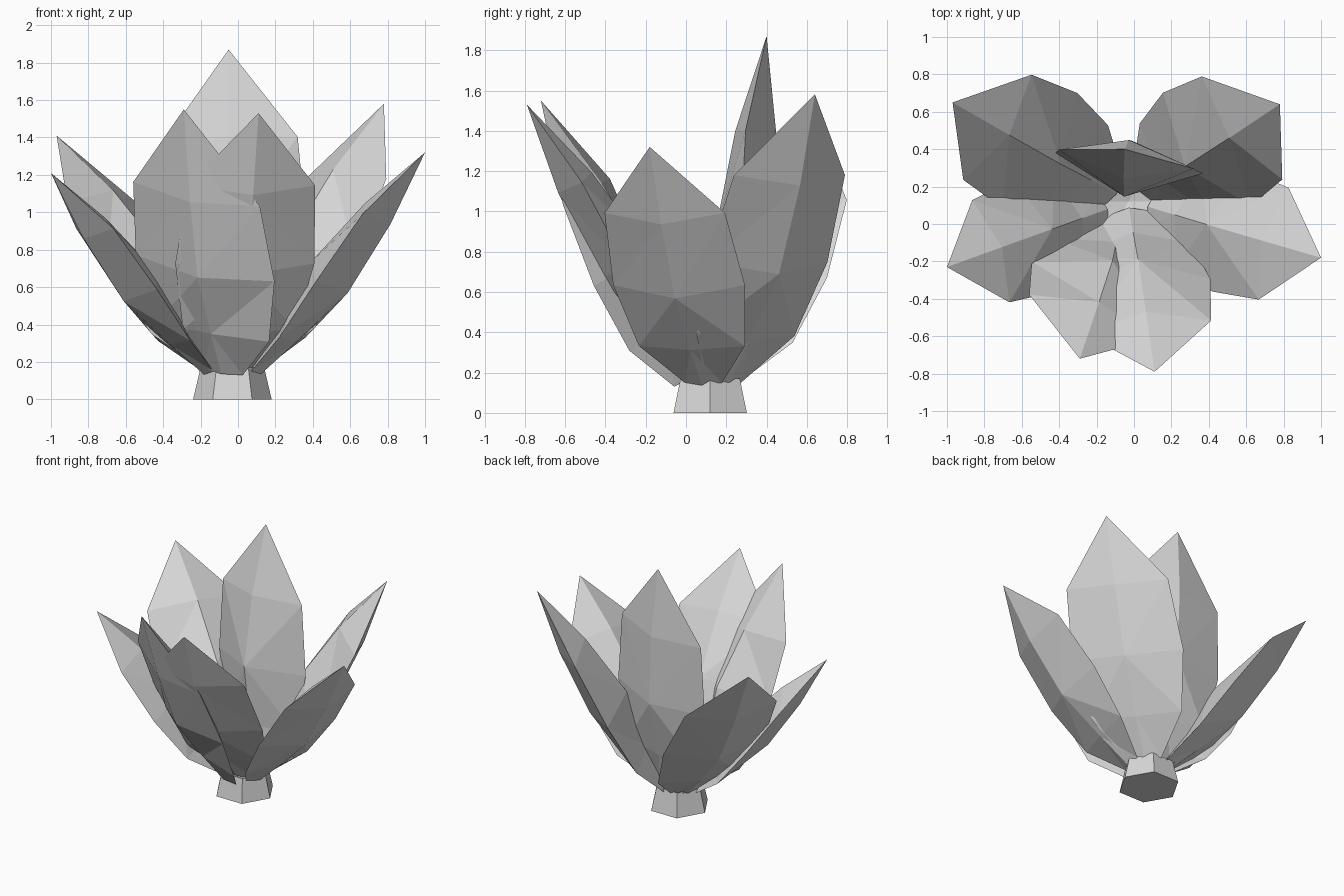
import bpy
import bmesh
from math import cos, sin, radians, pi
from mathutils import Vector

default = bpy.data.objects.get("Cube")
if default:
    bpy.data.objects.remove(default, do_unlink=True)

grey = bpy.data.materials.new("light_grey")
grey.use_nodes = True
GREY = (0.68, 0.68, 0.68, 1)
grey.diffuse_color = GREY
grey.node_tree.nodes["Principled BSDF"].inputs["Base Color"].default_value = GREY

CENTRE = Vector((-0.03, 0.12, 0.15))   # where the petals meet the stem

# Petal cross rows, as fractions of petal length:
# (distance along, half width, edge bulge, outer rib bulge, inner rib bulge)
ROWS = [
    (0.00, 0.065, 0.00, 0.02, -0.02),
    (0.18, 0.185, 0.03, 0.052, -0.035),
    (0.43, 0.23, 0.02, 0.09, -0.085),
    (0.72, 0.21, 0.00, 0.06, -0.06),
]


def finish(name, bm):
    bmesh.ops.triangulate(bm, faces=bm.faces[:])
    bmesh.ops.recalc_face_normals(bm, faces=bm.faces[:])
    mesh = bpy.data.meshes.new(name)
    bm.to_mesh(mesh)
    bm.free()
    mesh.materials.append(grey)
    obj = bpy.data.objects.new(name, mesh)
    bpy.context.collection.objects.link(obj)


def bridge(bm, low, high):
    """Join two rings of equal size with quads."""
    for i in range(len(low)):
        j = (i + 1) % len(low)
        bm.faces.new((low[i], low[j], high[j], high[i]))


def fan(bm, ring, point):
    """Close a ring to a single point."""
    for i in range(len(ring)):
        bm.faces.new((ring[i], ring[(i + 1) % len(ring)], point))


def petal(name, tip, yaw, root=0.15, tilt=0.0, wide=1.0, slide=1.0):
    """Lens-shaped solid petal with a rib on its outer and inner face."""
    tip = Vector(tip)
    heading = Vector((cos(radians(yaw)), sin(radians(yaw)), 0))
    base = CENTRE + root * heading
    axis = tip - base
    length = axis.length
    axis.normalize()
    side = Vector((-heading.y, heading.x, tilt))
    out = side.cross(axis).normalized()

    bm = bmesh.new()
    rings = []
    for along, half, edge, outer, inner in ROWS:
        spine = base + axis * along * slide * length
        rings.append([bm.verts.new(spine + (side * s * half * wide + out * b) * length)
                      for s, b in ((-1, edge), (0, outer), (1, edge), (0, inner))])
    bm.faces.new(rings[0][::-1])
    for low, high in zip(rings, rings[1:]):
        bridge(bm, low, high)
    fan(bm, rings[-1], bm.verts.new(tip))
    finish(name, bm)


# Ring of petals
petal("back_petal", (-0.05, 0.40, 1.87), 82, root=0.09, tilt=-0.04)
petal("back_left_petal", (0.78, 0.64, 1.58), 38, root=0.11)
petal("back_right_petal", (-0.97, 0.65, 1.41), 147, root=0.10)
petal("left_petal", (1.00, -0.18, 1.32), -15, root=0.13, wide=0.98)
petal("right_petal", (-1.00, -0.23, 1.21), 200, root=0.14)
petal("front_left_petal", (0.11, -0.79, 1.53), -84, root=0.06)
petal("front_right_petal", (-0.29, -0.72, 1.55), -109, tilt=-0.18, wide=1.08,
      slide=0.94)

# Six-sided stem with a shallow hollow on top
bm = bmesh.new()
bottom, top = [[bm.verts.new((CENTRE.x + radius * cos(i * pi / 3),
                              CENTRE.y + radius * sin(i * pi / 3), z))
                for i in range(6)]
               for radius, z in ((0.21, 0), (0.17, 0.17))]
bm.faces.new(bottom[::-1])
bridge(bm, bottom, top)
fan(bm, top, bm.verts.new((CENTRE.x, CENTRE.y, 0.12)))
finish("stem", bm)
